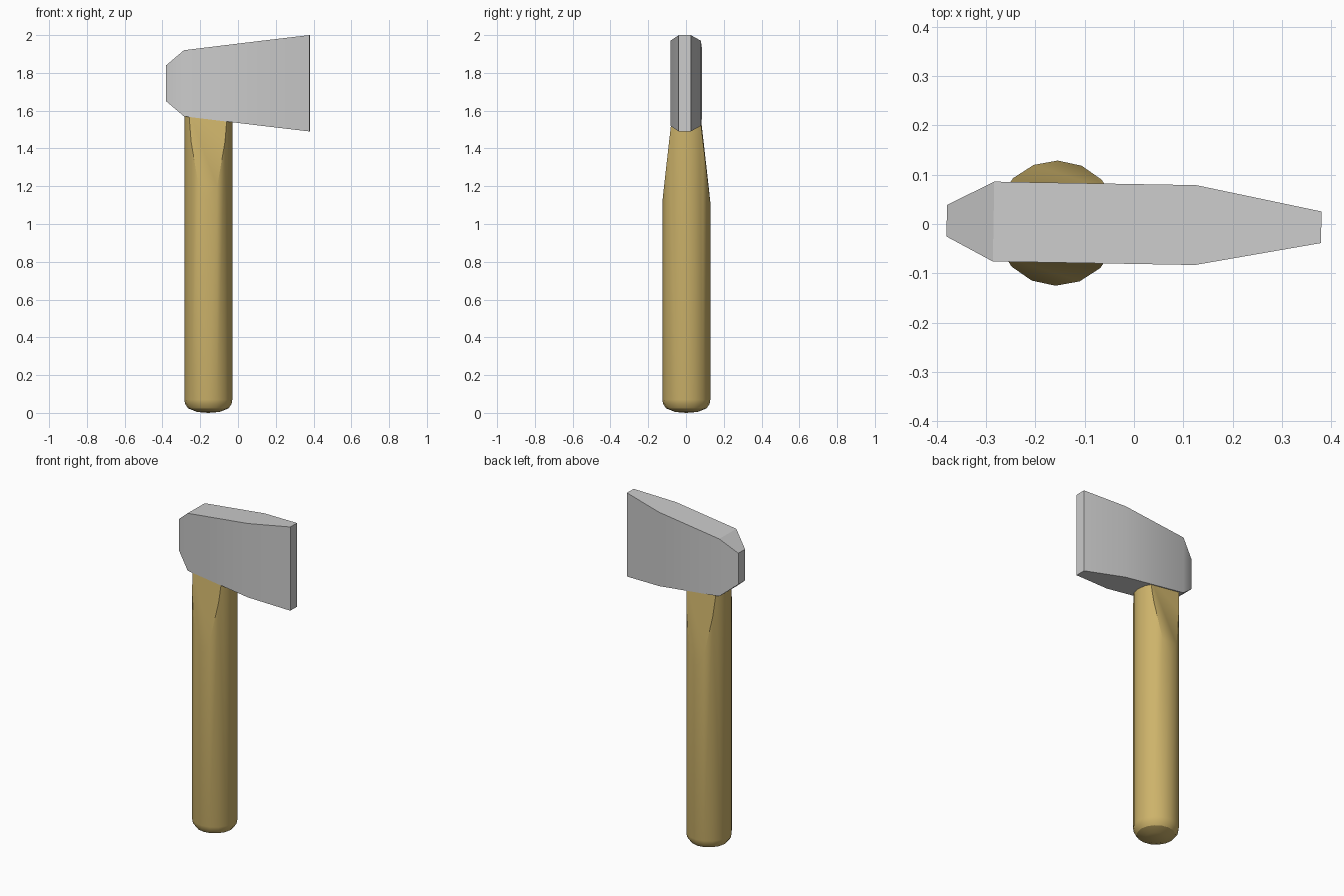
import bpy, bmesh, math
from mathutils import Vector

if "Cube" in bpy.data.objects:
    bpy.data.objects.remove(bpy.data.objects["Cube"])


def finish(bm, name, angle):
    bmesh.ops.recalc_face_normals(bm, faces=bm.faces[:])
    me = bpy.data.meshes.new(name)
    bm.to_mesh(me)
    bm.free()
    ob = bpy.data.objects.new(name, me)
    bpy.context.collection.objects.link(ob)
    ob.rotation_euler.z = math.radians(-1)
    bpy.ops.object.select_all(action='DESELECT')
    bpy.context.view_layer.objects.active = ob
    ob.select_set(True)
    bpy.ops.object.shade_smooth_by_angle(angle=math.radians(angle))
    return ob


def bridge(bm, rings):
    for a, b in zip(rings, rings[1:]):
        n = len(a)
        for i in range(n):
            j = (i + 1) % n
            bm.faces.new((a[i], a[j], b[j], b[i]))
    bm.faces.new(rings[0])
    bm.faces.new(rings[-1])


# axe head: lofted stations (x, half thickness, bottom z, top z)
bm = bmesh.new()
stations = [(-0.38, 0.032, 1.65, 1.84), (-0.285, 0.081, 1.57, 1.92),
            (0.125, 0.081, 1.52, 1.97), (0.38, 0.032, 1.49, 2.0)]
bridge(bm, [[bm.verts.new(p) for p in
             ((x, -t, lo), (x, t, lo), (x, t, hi), (x, -t, hi))]
            for x, t, lo, hi in stations])
finish(bm, "axe_head", 30)

# handle: 16-sided turned shaft with a rounded butt (radius, z)
bm = bmesh.new()
cx, sides = -0.157, 16
profile = [(0.06, 0.005), (0.107, 0.024), (0.123, 0.047), (0.127, 0.07), (0.127, 1.6)]
rings = [[bm.verts.new((cx + r * math.cos(2 * math.pi * i / sides),
                        r * math.sin(2 * math.pi * i / sides), z))
          for i in range(sides)] for r, z in profile]
bridge(bm, rings)
butt = [f for f in bm.faces if all(v.co.z < 0.01 for v in f.verts)]
tip = bmesh.ops.poke(bm, faces=butt)["verts"][0]
tip.co.z = 0.0

# planed flats on both sides below the head
for s in (-1, 1):
    cut = bmesh.ops.bisect_plane(
        bm, geom=bm.verts[:] + bm.edges[:] + bm.faces[:],
        plane_co=Vector((0, s * 0.13, 1.09)),
        plane_no=Vector((0, s * 0.43, 0.05)), clear_outer=True)
    edges = [e for e in bm.edges if e.is_boundary]
    bmesh.ops.contextual_create(bm, geom=edges)
handle = finish(bm, "handle", 30)
handle.location = (0, -0.001, 0)

wood = bpy.data.materials.new("wood")
wood.diffuse_color = (0.61, 0.45, 0.145, 1)
wood.use_nodes = True
wood.node_tree.nodes["Principled BSDF"].inputs["Base Color"].default_value = wood.diffuse_color
handle.data.materials.append(wood)
